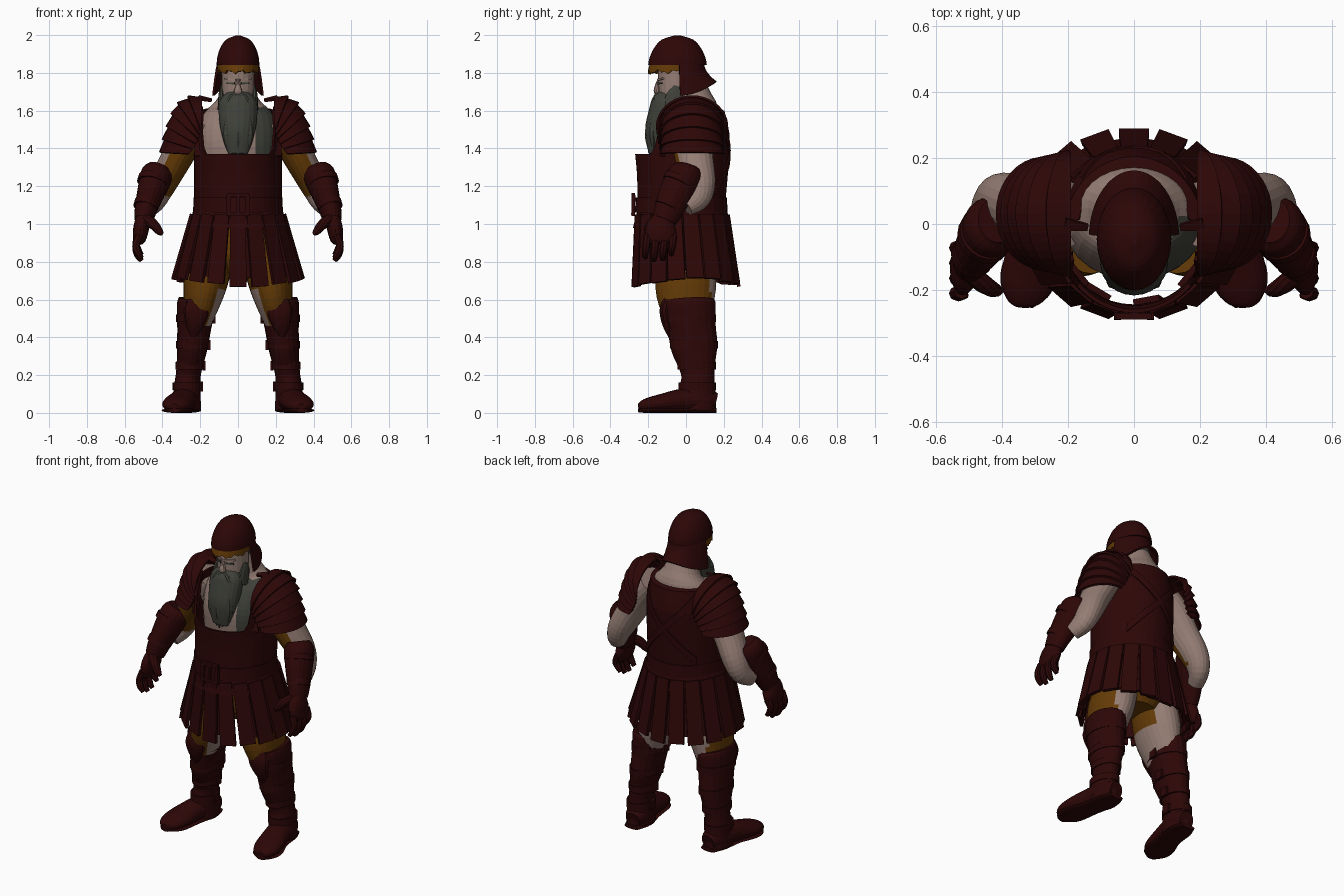
import bpy, bmesh, random
from math import sin, cos, pi, radians, tau
from mathutils import Vector

random.seed(4)
cube = bpy.data.objects.get("Cube")
if cube:
    bpy.data.objects.remove(cube)


def material(name, rgb):
    m = bpy.data.materials.new(name)
    m.use_nodes = True
    m.diffuse_color = (*rgb, 1)
    m.node_tree.nodes["Principled BSDF"].inputs["Base Color"].default_value = (*rgb, 1)
    return m


LEATHER = material("dark red leather", (0.026, 0.002, 0.002))
SKIN = material("skin", (0.3, 0.207, 0.175))
HAIR = material("grey hair", (0.05, 0.053, 0.042))
OCHRE = material("ochre cloth", (0.13, 0.044, 0.002))
parts = []


def finish(name, bm, mats, rule=None):
    bmesh.ops.remove_doubles(bm, verts=bm.verts, dist=0.0003)
    bmesh.ops.recalc_face_normals(bm, faces=bm.faces)
    bm.normal_update()
    if rule:
        for f in bm.faces:
            f.material_index = rule(f.calc_center_median(), f.normal)
    me = bpy.data.meshes.new(name)
    bm.to_mesh(me)
    bm.free()
    for m in mats:
        me.materials.append(m)
    ob = bpy.data.objects.new(name, me)
    bpy.context.scene.collection.objects.link(ob)
    parts.append(ob)


def smooth_path(pts, steps):
    """Catmull-Rom resampling of section tuples."""
    p = [pts[0], *pts, pts[-1]]
    out = []
    for i in range(1, len(p) - 2):
        for k in range(steps):
            t = k / steps
            out.append([b + 0.5 * t * (c - a + t * (2*a - 5*b + 4*c - d + t * (3*(b - c) + d - a)))
                        for a, b, c, d in zip(*p[i - 1:i + 3])])
    return out + [list(pts[-1])]


def loft(name, pts, *mats, rule=None, n=20, steps=4, s=1):
    """Closed elliptical tube through (x, y, z, rx, ry) sections; s mirrors it."""
    path = smooth_path(pts, steps)
    bm = bmesh.new()
    rings = []
    for i, p in enumerate(path):
        t = Vector(path[min(i + 1, len(path) - 1)][:3]) - Vector(path[max(i - 1, 0)][:3])
        t.normalize()
        u = (Vector((1, 0, 0)) - t * t.x).normalized()
        v = t.cross(u)
        ring = []
        for k in range(n):
            a = tau * k / n
            q = Vector(p[:3]) + u * p[3] * cos(a) + v * p[4] * sin(a)
            ring.append(bm.verts.new((q.x * s, q.y, q.z)))
        rings.append(ring)
    for a, b in zip(rings, rings[1:]):
        for k in range(n):
            bm.faces.new((a[k], a[(k + 1) % n], b[(k + 1) % n], b[k]))
    bm.faces.new(rings[0])
    bm.faces.new(rings[-1])
    finish(name, bm, mats, rule)


def sheet(name, func, nu, nv, mat, thick=0.012):
    """Thick shell over func(u, v), both in 0..1."""
    bm = bmesh.new()
    g = [[bm.verts.new(func(i / nu, j / nv)) for j in range(nv + 1)] for i in range(nu + 1)]
    for i in range(nu):
        for j in range(nv):
            bm.faces.new((g[i][j], g[i + 1][j], g[i + 1][j + 1], g[i][j + 1]))
    bmesh.ops.remove_doubles(bm, verts=bm.verts, dist=0.0003)
    bmesh.ops.recalc_face_normals(bm, faces=bm.faces)
    bmesh.ops.solidify(bm, geom=bm.faces[:], thickness=thick)
    finish(name, bm, [mat])


def strip(name, a, b, wa, wb, thick, out, mat):
    """Tapered flat bar from a to b, facing the direction out."""
    a, b, out = Vector(a), Vector(b), Vector(out)
    side = (b - a).cross(out).normalized()
    o = side.cross(b - a).normalized() * thick / 2
    bm = bmesh.new()
    vs = [bm.verts.new(p + side * w * sx + o * so)
          for p, w in ((a, wa / 2), (b, wb / 2)) for sx, so in ((-1, -1), (1, -1), (1, 1), (-1, 1))]
    bmesh.ops.convex_hull(bm, input=vs)
    bmesh.ops.dissolve_limit(bm, angle_limit=0.01, verts=bm.verts[:], edges=bm.edges[:])
    finish(name, bm, [mat])


# Body
loft("torso", [(0, 0, 1.15, .19, .14), (0, 0, 1.3, .21, .16), (0, .01, 1.42, .215, .18),
               (0, .03, 1.52, .21, .16), (0, .05, 1.6, .17, .125), (0, .04, 1.66, .11, .1),
               (0, .01, 1.76, .075, .08)], SKIN, HAIR,
     rule=lambda c, n: int(c.x > .08 and c.y < .02 and 1.3 < c.z < 1.62), n=28)
loft("hips", [(0, .02, .74, .12, .1), (0, .02, .84, .22, .15), (0, .01, 1.0, .2, .15), (0, 0, 1.16, .19, .14)], OCHRE)

# Head, face and beard
loft("head", [(0, -.05, 1.58, .05, .05), (0, -.05, 1.66, .083, .09), (0, -.05, 1.76, .088, .098),
              (0, -.05, 1.88, .085, .1)], SKIN, HAIR, rule=lambda c, n: int(n.y > .3))
loft("nape_hair", [(0, .02, 1.8, .07, .06), (0, .045, 1.73, .078, .06), (0, .05, 1.675, .06, .05)], HAIR)
loft("nose", [(0, -.14, 1.765, .01, .01), (0, -.152, 1.73, .014, .014), (0, -.155, 1.7, .023, .016),
              (0, -.14, 1.685, .012, .01)], SKIN, n=10)
loft("beard", [(0, -.1, 1.69, .065, .045), (0, -.11, 1.65, .098, .07), (0, -.125, 1.58, .102, .075),
               (0, -.145, 1.5, .092, .072), (0, -.16, 1.43, .074, .052), (0, -.175, 1.37, .05, .025)], HAIR)
for k in range(5):
    x = (k - 2) * .024
    loft("beard_lock", [(x, -.17, 1.58, .022, .02), (x * 1.2, -.195 + abs(x) * .4, 1.48, .026, .022),
                        (x, -.19 + abs(x) * .4, 1.41, .018, .016), (x * .8, -.185, 1.35 + abs(x) * .4, .003, .003)],
         HAIR, n=8)
for s in (1, -1):
    loft("moustache", [(.005, -.15, 1.685, .012, .012), (.035, -.155, 1.665, .02, .02),
                       (.06, -.155, 1.61, .02, .02), (.055, -.18, 1.54, .004, .004)], HAIR, n=10, s=s)
    loft("sideburn", [(.085, -.045, 1.73, .008, .02), (.088, -.06, 1.68, .016, .045), (.083, -.08, 1.61, .025, .05)],
         HAIR, n=10, s=s)
    strip("eyebrow", (.01 * s, -.149, 1.762), (.068 * s, -.122, 1.77), .012, .009, .012, (0, -1, 0), SKIN)
    strip("eye", (.018 * s, -.147, 1.745), (.06 * s, -.128, 1.745), .011, .009, .006, (0, -1, 0), HAIR)

# Helmet with neck guard, cheek sides and cloth brim
loft("helmet_dome", [(0, -.045, 1.843, .113, .155), (0, -.045, 1.88, .11, .148), (0, -.045, 1.93, .095, .125),
                     (0, -.045, 1.975, .064, .085), (0, -.045, 1.998, .012, .016)], LEATHER, n=28)


def neck_guard(u, v):
    a = radians(-86 + 172 * u)
    drop = .1 + .075 * sin(a) ** 2
    return (sin(a) * (.109 + .028 * v ** .7), -.045 + cos(a) * (.14 + .067 * v * v), 1.855 - drop * v)


def brim(u, v):
    a = radians(-95 + 190 * u)
    drop = .042 + .007 * sin(u * 31) + .005 * sin(u * 73)
    return (sin(a) * .108, -.05 - cos(a) * (.142 + .01 * v), 1.848 - v * drop)


sheet("helmet_neck_guard", neck_guard, 28, 6, LEATHER)
sheet("helmet_cloth_brim", brim, 40, 2, OCHRE, .015)


# Breastplate: open low front, high sides and back
def cuirass(u, v):
    a = tau * u
    away = min(u, 1 - u) * 360
    k = min(max((away - 52) / 14, 0), 1)
    z = 1.02 + v * (.35 + .23 * k)
    r = 1 - max(z - 1.48, 0) * .8
    back = max(-cos(a), 0) * .028 * sin(pi * min(max(z - 1.1, 0) / .6, 1))
    front = max(cos(a), 0) * .014 * sin(pi * min(v, .6))
    return (sin(a) * .232 * r, -.022 - cos(a) * (.234 - .012 * sin(pi * v)) * r + back - front, z)


def ring_band(rx, ry, cy, z0, z1, flare):
    return lambda u, v: (sin(tau * u) * (rx + flare * v), cy - cos(tau * u) * (ry + flare * v), z0 + (z1 - z0) * v)


def back_collar(u, v):
    p = Vector(cuirass(.27 + .46 * u, 1))
    return p.lerp(Vector((p.x * .8, .03 + (p.y - .03) * .68, p.z + .012)), v)


sheet("cuirass", cuirass, 60, 14, LEATHER)
sheet("cuirass_back_collar", back_collar, 24, 2, LEATHER, .01)
sheet("belt", ring_band(.238, .245, -.025, 1.06, 1.14, -.003), 40, 1, LEATHER, .014)
sheet("waist_band", ring_band(.235, .235, -.02, 1.08, .98, .026), 40, 2, LEATHER)
for s in (1, -1):
    def back_strap(u, v, s=s):
        x, y, z = cuirass(.5 + s * (.13 - .26 * u), .93 - .68 * u + .09 * (v - .5))
        return (x * 1.035, y * 1.035, z)
    sheet("back_strap", back_strap, 14, 1, LEATHER, .014)
    strip("buckle_side", (.05 * s, -.28, 1.05), (.05 * s, -.278, 1.155), .02, .02, .02, (0, -1, 0), LEATHER)
    strip("buckle_bar", (-.055, -.279, 1.103 + .05 * s), (.055, -.279, 1.103 + .05 * s), .02, .02, .02,
          (0, -1, 0), LEATHER)
    strip("chest_strap", (.208 * s, -.13, 1.36), (.212 * s, -.08, 1.62), .04, .05, .02, (s * .5, -1, 0), LEATHER)
    strip("shoulder_strap", (.14 * s, -.01, 1.655), (.21 * s, .0, 1.668), .02, .04, .014, (0, -.4, 1), LEATHER)
strip("buckle_tongue", (0, -.281, 1.06), (0, -.281, 1.15), .014, .014, .012, (0, -1, 0), LEATHER)

# Skirt of hanging leather strips in two layers
for layer in (0, 1):
    for k in range(18):
        a = tau * (k + layer / 2) / 18
        if layer and abs(sin(a)) < .6 and cos(a) > 0 and k % 2:
            continue
        inset = .03 * layer
        end = .725 - .05 * abs(cos(a)) + .03 * layer + random.uniform(-.012, .012)
        out = Vector((sin(a), -cos(a), .15))
        top = (sin(a) * (.243 - inset), -.02 - cos(a) * (.243 - inset), 1.05)
        low = (sin(a) * (.342 - inset), -cos(a) * (.28 - inset), end)
        strip("skirt_strip", top, low, .08, .092, .018, out, LEATHER)

# Shoulder plate crest line and the line where the plates end, as (x, z)
CREST = [(.19, 1.672), (.255, 1.668), (.31, 1.635), (.345, 1.58), (.37, 1.515), (.39, 1.45), (.405, 1.385)]
FOOT = [(.19, 1.54), (.2, 1.515), (.21, 1.49), (.22, 1.465), (.235, 1.435), (.25, 1.405), (.27, 1.375)]

for s in (1, -1):
    # Overlapping shoulder plates
    for k in range(6):
        def plate(u, v, k=k):
            a = radians(-95 + 190 * u)
            c = Vector(CREST[k]).lerp(Vector(CREST[k + 1]), v * 1.08)
            f = Vector(FOOT[k]).lerp(Vector(FOOT[k + 1]), v * 1.08)
            p = f + (c - f) * cos(a) * (1 + .09 * v)
            return (s * p.x, .032 + sin(a) * (.178 - .004 * k + .014 * v), p.y)
        sheet("shoulder_plate", plate, 20, 2, LEATHER)
    # Arm, bracer and glove
    loft("upper_arm", [(.2, .03, 1.54, .08, .1), (.265, .03, 1.46, .09, .11), (.33, .045, 1.34, .083, .1),
                       (.395, .07, 1.22, .075, .086), (.43, .06, 1.14, .06, .07), (.46, .0, 1.09, .045, .05)],
         SKIN, OCHRE, rule=lambda c, n: int(n.y < -.15 and n.x * s < .6 and c.z > 1.15 and c.x * s > .23), s=s)
    loft("bracer", [(.415, .01, 1.3, .06, .07), (.43, -.005, 1.26, .085, .092), (.46, -.05, 1.17, .074, .09),
                    (.487, -.09, 1.08, .06, .078), (.5, -.115, 1.02, .05, .066)], LEATHER, s=s)
    for x, y, z, r in ((.445, -.025, 1.225, .084), (.482, -.085, 1.1, .066)):
        loft("bracer_band", [(x, y, z + .014, r, r * 1.08), (x + .008, y - .014, z - .014, r, r * 1.08)],
             LEATHER, steps=1, s=s)
    loft("glove_palm", [(.498, -.11, 1.04, .04, .05), (.512, -.13, .98, .042, .08), (.522, -.135, .92, .035, .078),
                        (.525, -.135, .895, .02, .06)], LEATHER, s=s)
    for k in range(4):
        y, dz = -.205 + .046 * k, (.015, 0, .005, .03)[k]
        loft("glove_finger", [(.522, y, .94, .022, .022), (.54, y - .005, .88 + dz / 2, .02, .02),
                              (.53, y - .01, .835 + dz, .019, .019), (.51, y - .01, .805 + dz, .012, .012)],
             LEATHER, n=8, s=s)
    loft("glove_thumb", [(.495, -.15, 1.03, .03, .03), (.45, -.185, 1.0, .028, .028), (.42, -.2, .965, .022, .022),
                         (.4, -.2, .945, .01, .01)], LEATHER, n=10, s=s)
    # Leg: cloth in front, bare behind and on the lower inside
    loft("thigh", [(.13, 0, .86, .11, .15), (.165, 0, .72, .118, .16), (.185, 0, .62, .105, .155),
                   (.215, .015, .48, .075, .12)], SKIN, OCHRE, n=28,
         rule=lambda c, n: int(n.y < (.72 if n.x * s > 0 else .5) and not (n.x * s < -.66 and c.z < .65)), s=s)
    # Boot
    loft("boot_shaft", [(.217, .012, .595, .098, .135), (.222, .015, .56, .102, .143), (.232, .03, .45, .09, .128),
                        (.243, .045, .34, .08, .122), (.262, .062, .21, .066, .088), (.27, .06, .12, .072, .096),
                        (.272, .06, .01, .076, .1)], LEATHER, s=s)
    loft("knee_guard", [(.22, -.095, .6, .05, .03), (.22, -.108, .54, .068, .032), (.228, -.095, .47, .05, .03),
                        (.235, -.07, .4, .015, .02)], LEATHER, n=12, s=s)
    loft("boot_foot", [(.262, .155, .055, .045, .05), (.268, .1, .066, .07, .066), (.29, -.02, .064, .074, .064),
                       (.315, -.13, .05, .082, .05), (.328, -.195, .042, .074, .04), (.336, -.235, .036, .05, .028),
                       (.338, -.252, .034, .02, .014)], LEATHER, s=s)
    loft("boot_sole", [(.266, .16, .013, .05, .013), (.27, .08, .013, .076, .013), (.29, -.04, .013, .072, .013),
                       (.318, -.15, .013, .085, .013), (.33, -.21, .013, .07, .013), (.336, -.25, .014, .03, .012)],
         LEATHER, s=s)
    for x, y, z, rx, ry in ((.227, .022, .5, .1, .138), (.241, .043, .36, .086, .127),
                            (.256, .057, .25, .076, .102), (.27, .06, .14, .077, .1)):
        loft("boot_strap", [(x, y, z + .02, rx, ry), (x, y, z - .02, rx, ry)], LEATHER, steps=1, s=s)
        strip("boot_buckle", (s * (x - rx), y, z + .026), (s * (x - rx), y, z - .026), .05, .05, .018,
              (s, 0, 0), LEATHER)

# Smooth shading with sharp edges kept
for ob in bpy.context.view_layer.objects:
    ob.select_set(ob in parts)
bpy.context.view_layer.objects.active = parts[0]
bpy.ops.object.shade_smooth_by_angle(angle=radians(35))
